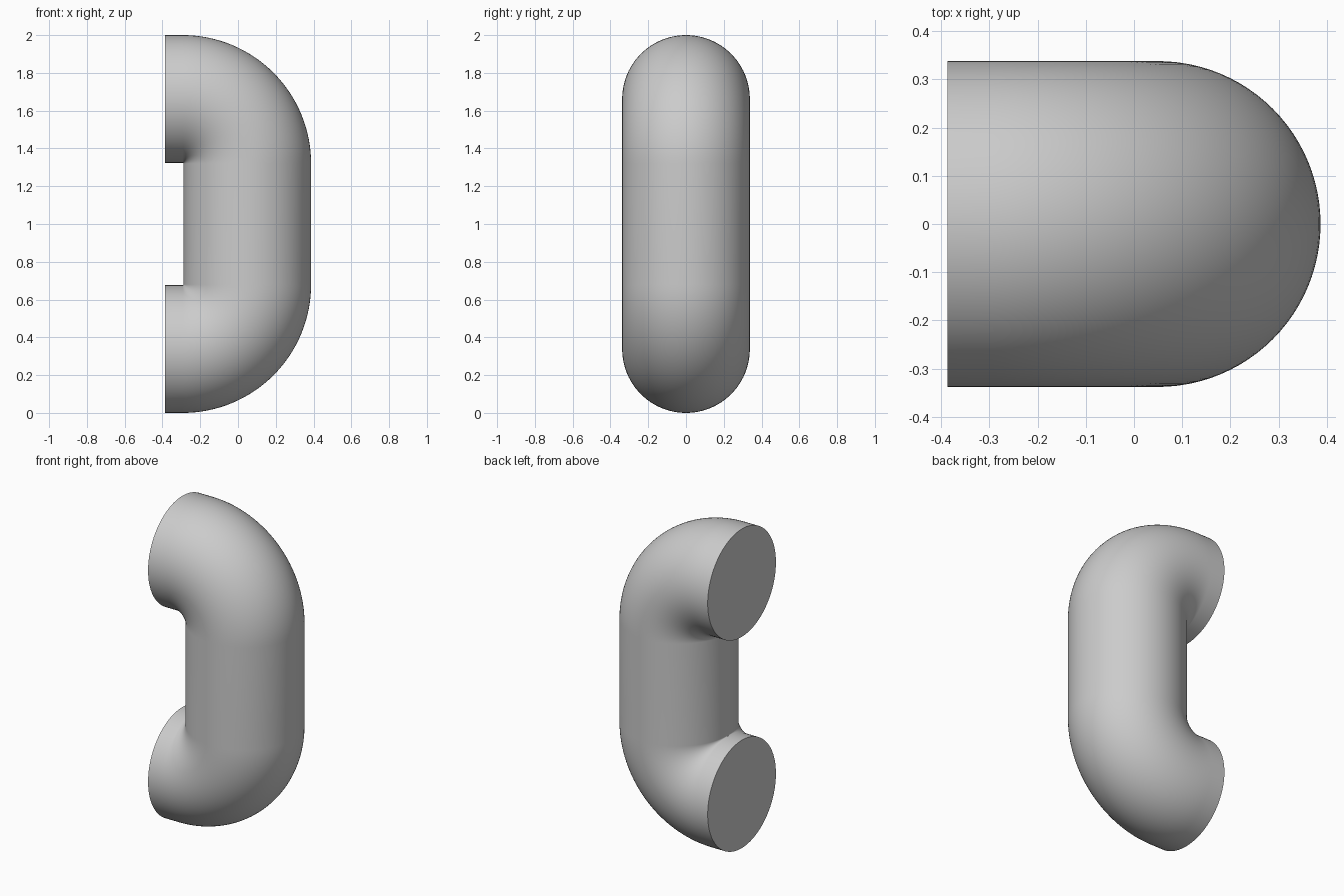
import bpy
import bmesh
from math import sin, cos, pi
from mathutils import Vector

cube = bpy.data.objects.get("Cube")
if cube:
    bpy.data.objects.remove(cube, do_unlink=True)

TUBE = 0.338      # tube radius
BEND = 0.342      # bend radius of the centre line
END_X = -0.387    # plane of the open ends
BEND_X = 0.387 - TUBE - BEND
SIDES, STEPS = 96, 32

grey = bpy.data.materials.new("plain grey")
grey.use_nodes = True
colour = (0.6, 0.6, 0.6, 1)
grey.diffuse_color = colour
grey.node_tree.nodes["Principled BSDF"].inputs["Base Color"].default_value = colour

# Centre line: lower end, lower bend, upright, upper bend, upper end
low, high = TUBE + BEND, 2 - TUBE - BEND
path = [(END_X, TUBE, -pi / 2)]
for centre_z, start in ((low, -pi / 2), (high, 0)):
    for i in range(STEPS + 1):
        a = start + pi / 2 * i / STEPS
        path.append((BEND_X + BEND * cos(a), centre_z + BEND * sin(a), a))
path.append((END_X, 2 - TUBE, pi / 2))

# Sweep a circle along the centre line and cap both ends
bm = bmesh.new()
rings = []
for x, z, a in path:
    outward = Vector((cos(a), 0, sin(a)))
    ring = []
    for k in range(SIDES):
        t = 2 * pi * k / SIDES
        point = Vector((x, 0, z)) + TUBE * (cos(t) * outward + sin(t) * Vector((0, 1, 0)))
        ring.append(bm.verts.new(point))
    rings.append(ring)
for r, s in zip(rings, rings[1:]):
    for k in range(SIDES):
        n = (k + 1) % SIDES
        bm.faces.new((r[k], r[n], s[n], s[k]))
bm.faces.new(rings[0])
bm.faces.new(rings[-1])
bmesh.ops.recalc_face_normals(bm, faces=bm.faces)

mesh = bpy.data.meshes.new("bent_tube")
bm.to_mesh(mesh)
bm.free()
mesh.materials.append(grey)
tube = bpy.data.objects.new("bent_tube", mesh)
bpy.context.collection.objects.link(tube)

# Smooth tube walls with crisp end caps
bpy.ops.object.select_all(action="DESELECT")
tube.select_set(True)
bpy.context.view_layer.objects.active = tube
bpy.ops.object.shade_smooth_by_angle(angle=pi / 6)
